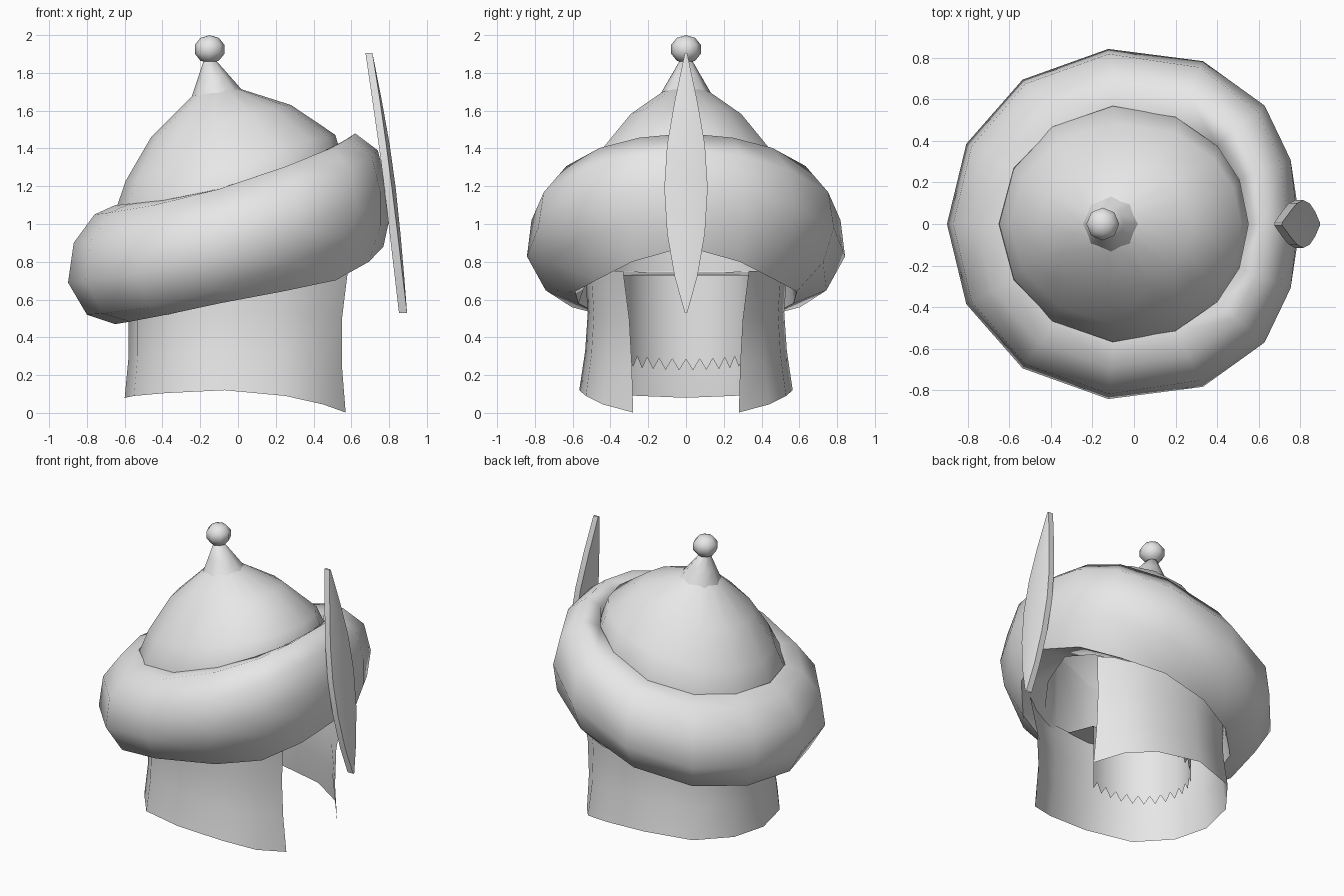
import bpy, bmesh, math

if "Cube" in bpy.data.objects:
    bpy.data.objects.remove(bpy.data.objects["Cube"])

gray = bpy.data.materials.new("pale gray")
gray.diffuse_color = (0.8, 0.8, 0.8, 1)
gray.use_nodes = True
gray.node_tree.nodes["Principled BSDF"].inputs["Base Color"].default_value = gray.diffuse_color

CX = -0.05
HALF = [0, 21, 40, 64, 95, 125, 153, 180]
ANGLES = [math.radians(a) for a in HALF + [360 - a for a in HALF[-2:0:-1]]]


def make(name, rows, closed=True, loop=False, cap=False, smooth=60):
    """Skin a list of point rows into one mesh."""
    bm = bmesh.new()
    vs = [[bm.verts.new(p) for p in row] for row in rows]
    n = len(rows[0])
    pairs = list(zip(vs, vs[1:])) + ([(vs[-1], vs[0])] if loop else [])
    for a, b in pairs:
        for i in range(n if closed else n - 1):
            j = (i + 1) % n
            bm.faces.new((a[i], a[j], b[j], b[i]))
    if cap:
        bm.faces.new(vs[-1])
    bmesh.ops.recalc_face_normals(bm, faces=bm.faces)
    me = bpy.data.meshes.new(name)
    bm.to_mesh(me)
    bm.free()
    me.materials.append(gray)
    ob = bpy.data.objects.new(name, me)
    bpy.context.collection.objects.link(ob)
    bpy.context.view_layer.objects.active = ob
    ob.select_set(True)
    bpy.ops.object.shade_smooth_by_angle(angle=math.radians(smooth))
    ob.select_set(False)
    return ob


# Dome: tilted rings (centre x, centre z, radius, slope, width factor)
def ring(cx, cz, r, slope, wide=1, angles=ANGLES):
    return [(cx + r * math.cos(a), wide * r * math.sin(a), cz + slope * r * math.cos(a))
            for a in angles]


make("dome", [ring(*s) for s in (
    (-0.05, 1.08, 0.60, 0.24, 0.95), (-0.05, 1.21, 0.60, 0.24, 0.95),
    (-0.04, 1.35, 0.555, 0.22, 0.88), (-0.09, 1.545, 0.37, 0.23, 0.88),
    (-0.11, 1.69, 0.14, 0.14), (-0.13, 1.74, 0.03, 0.1))], cap=True)

# Spike and ball on top
OCT = [math.tau * i / 8 for i in range(8)]
make("spike", [ring(*s, 1, OCT) for s in (
    (-0.11, 1.68, 0.14, 0.14), (-0.13, 1.775, 0.085, 0.12),
    (-0.15, 1.87, 0.03, 0))], cap=True)
bpy.ops.mesh.primitive_uv_sphere_add(segments=8, ring_count=5, radius=0.083,
                                     location=(-0.15, 0, 1.925))
ball = bpy.context.object
ball.name = "ball"
ball.scale.z = 0.9
ball.data.materials.append(gray)
bpy.ops.object.shade_smooth_by_angle(angle=math.radians(60))
ball.select_set(False)

# Turban: section points as (radius, z) at back, side and front
SECTION = [
    ((.60, 1.10), (.565, 1.20), (.60, 1.42)),
    ((.71, 1.05), (.69, 1.20), (.67, 1.48)),
    ((.82, 0.90), (.82, 1.04), (.79, 1.39)),
    ((.85, 0.69), (.845, 0.85), (.84, 1.20)),
    ((.75, 0.52), (.75, 0.67), (.85, 1.02)),
    ((.60, 0.47), (.58, 0.59), (.82, 0.88)),
    ((.56, 0.60), (.56, 0.68), (.62, 0.90)),
]


def turban_point(sec, k, a):
    (rb, zb), (rs, zs), (rf, zf) = sec
    t = math.cos(a)

    def quad(b, s, f):
        return s + (f - b) / 2 * t + ((f + b) / 2 - s) * t * t
    r, z = quad(rb, rs, rf), quad(zb, zs, zf)
    if 1 <= k <= 4 and t > 0:  # slightly squared front corners
        r *= 1 + .055 * math.sin(2 * a) ** 2
    if k >= 5:  # the lower edge arches up sharply above the face
        z = zs + (zs - zb) * t + (max(t, 0) ** 8) * (zf - 2 * zs + zb)
    return (CX + r * math.cos(a), r * math.sin(a), z)


make("turban", [[turban_point(s, k, a) for a in ANGLES] for k, s in enumerate(SECTION)],
     loop=True, smooth=75)

# Neck guard: open at the face, flared at the bottom
HALF_RIM = [(.57, .28), (.45, .44), (.25, .53), (-.07, .565), (-.38, .47), (-.55, .25)]
RIM = HALF_RIM + [(-.60, 0)] + [(x, -y) for x, y in HALF_RIM[::-1]]
HALF_Z = [.002, .045, .09, .12, .105, .09]
RIM_Z = HALF_Z + [.08] + HALF_Z[::-1]
rows = []
for f, sx, sy in ((0, 1, 1), (.33, .965, .945), (.66, .965, .92), (1, 1.02, .95)):
    row = []
    for i, ((x, y), z) in enumerate(zip(RIM, RIM_Z)):
        widen = 1 + (.25 * f if i in (0, len(RIM) - 1) else 0)
        row.append((x * sx, y * sy * widen, z + (.75 - z) * f))
    rows.append(row)
make("neck_guard", rows, closed=False)

# Inner lining: half-round curtain with a ragged hem, joined to the guard by a shelf
N = 34
lining = [[], [], [], []]
for i in range(N + 1):
    a = math.radians(75 + 210 * i / N)
    c, s = math.cos(a), math.sin(a)
    hem = .29 + .04 * c + (.035 if i % 2 else -.025)
    for row, r, z in zip(lining, (.34, .34, .34, .54), (hem, .5, .73, .745)):
        row.append((-.03 + r * c, r * s, z))
make("lining", lining, closed=False, smooth=40)

# Nose guard: curved leaf-shaped plate (z, half width, inner x, outer x, bulge)
LEAF = [(.53, .006, .852, .895, 0), (.72, .06, .83, .872, .008), (.95, .1, .803, .845, .015),
        (1.19, .115, .775, .815, .02), (1.42, .1, .745, .785, .018),
        (1.65, .06, .712, .752, .01), (1.905, .006, .675, .712, 0)]
rows = [[(xi, -w, z), (xo, -w, z), (xo + b, 0, z), (xo, w, z), (xi, w, z), (xi + b, 0, z)]
        for z, w, xi, xo, b in LEAF]
make("nose_guard", [r[:] for r in rows], cap=True, smooth=35)
